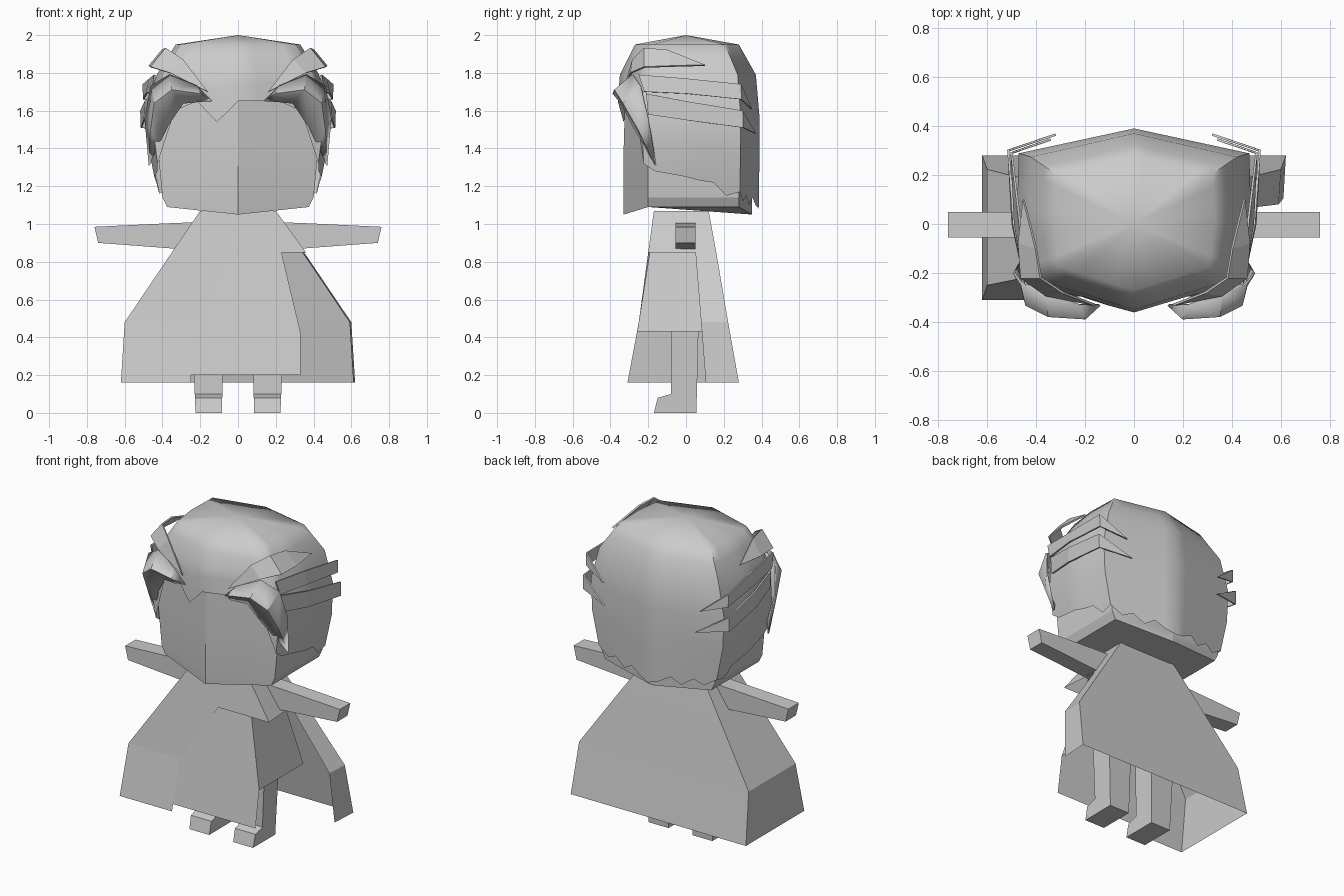
import bpy, math

cube = bpy.data.objects.get("Cube")
if cube:
    bpy.data.objects.remove(cube, do_unlink=True)

grey = bpy.data.materials.new("plain_grey")
grey.use_nodes = True
grey.diffuse_color = (0.6, 0.6, 0.6, 1)
grey.node_tree.nodes["Principled BSDF"].inputs["Base Color"].default_value = grey.diffuse_color


def add(name, verts, faces, smooth=None, thick=0, mirror=False):
    me = bpy.data.meshes.new(name)
    me.from_pydata(verts, [], faces)
    me.validate()
    ob = bpy.data.objects.new(name, me)
    bpy.context.collection.objects.link(ob)
    me.materials.append(grey)
    if thick:
        m = ob.modifiers.new("thickness", "SOLIDIFY")
        m.thickness, m.offset = thick, 0
    if mirror:
        ob.modifiers.new("mirror", "MIRROR").use_mirror_merge = False
    bpy.ops.object.select_all(action="DESELECT")
    ob.select_set(True)
    bpy.context.view_layer.objects.active = ob
    bpy.ops.object.mode_set(mode="EDIT")
    bpy.ops.mesh.select_all(action="SELECT")
    bpy.ops.mesh.remove_doubles(threshold=0.0005)
    bpy.ops.mesh.normals_make_consistent(inside=False)
    bpy.ops.object.mode_set(mode="OBJECT")
    if smooth:
        bpy.ops.object.shade_smooth_by_angle(angle=math.radians(smooth))
    return ob


def loft(name, rows, closed=False, caps=False, **kw):
    """Skin equal-length rows of points with quads."""
    n = len(rows[0])
    faces = []
    for r in range(len(rows) - 1):
        for i in range(n if closed else n - 1):
            j = (i + 1) % n
            faces.append((r * n + i, r * n + j, r * n + n + j, r * n + n + i))
    if caps:
        last = (len(rows) - 1) * n
        faces += [tuple(range(n)), tuple(range(last, last + n))]
    return add(name, [p for row in rows for p in row], faces, **kw)


def lerp(table, z):
    """Interpolate rows of (z, a, b, ...) listed from the top down."""
    for a, b in zip(table, table[1:]):
        if z >= b[0]:
            break
    t = min(1, max(0, (a[0] - z) / (a[0] - b[0])))
    return [p + (q - p) * t for p, q in zip(a[1:], b[1:])]


# Head: six-sided block with a shallow keel under the chin
head = []
for z, keel, w, yf, yb in ((1.09, 1.05, .375, -.33, .35), (1.14, 1.12, .4, -.33, .35),
                           (1.4, 1.4, .425, -.33, .35), (1.75, 1.75, .41, -.32, .33)):
    head.append([(0, yf, keel), (w, -.2, z), (w, .28, z),
                 (0, yb, keel), (-w, .28, z), (-w, -.2, z)])
loft("head", head, closed=True, caps=True, smooth=20)

# Hair cap: half width, front and back by height
CAP = ((2, 0, 0, 0), (1.95, .33, -.27, .28), (1.79, .43, -.35, .37),
       (1.6, .48, -.365, .39), (1.42, .48, -.36, .39), (1.1, .41, -.33, .385))
HEM = (1.65, 1.65, 1.65, 1.6, 1.32, 1.28, 1.27, 1.26, 1.25, 1.23, 1.22,
       1.15, 1.17, 1.12, 1.15, 1.1, 1.14, 1.1, 1.08)


def cap_point(seg, t, side, z):
    w, yf, yb = lerp(CAP, z)
    way = [(0, yf), (.93 * w, .64 * yf), (w, 0), (.98 * w, .74 * yb), (0, yb)]
    (ax, ay), (bx, by) = way[seg], way[seg + 1]
    return (side * (ax + (bx - ax) * t), ay + (by - ay) * t, z)


stations = [(s, i / n) for s, n in enumerate((4, 4, 4, 6)) for i in range(n)] + [(3, 1)]
loop = [(s, t, 1, h) for (s, t), h in zip(stations, HEM)]
loop += [(s, t, -1, 1.54 if k == 1 else h)
         for k, ((s, t), h) in enumerate(zip(stations, HEM))][-2:0:-1]
rows = [[cap_point(s, t, d, z) for s, t, d, h in loop] for z in (2, 1.95, 1.88, 1.79)]
for f in (.33, .66, 1):
    rows.append([cap_point(s, t, d, 1.79 + (h - 1.79) * f) for s, t, d, h in loop])
loft("hair_cap", rows, closed=True, smooth=60)

# Swept locks, mirrored to both sides
start, tip = (.14, -.33, 1.65), (.47, -.16, 1.31)
loft("fringe_lock", [
    [start, (.22, -.33, 1.73), (.36, -.28, 1.79), (.46, -.24, 1.73), (.49, -.2, 1.56), tip],
    [start, (.2, -.385, 1.69), (.35, -.375, 1.71), (.44, -.33, 1.64), (.46, -.25, 1.5), tip],
    [start, (.2, -.35, 1.65), (.29, -.32, 1.64), (.37, -.28, 1.52), (.42, -.22, 1.42), tip],
], smooth=30, thick=.01, mirror=True)
start, tip = (.16, -.33, 1.7), (.45, .1, 1.84)
loft("temple_lock", [
    [start, (.29, -.28, 1.87), (.38, -.22, 1.93), (.4, -.1, 1.92), tip],
    [start, (.36, -.29, 1.8), (.46, -.22, 1.83), (.47, -.08, 1.835), tip],
], thick=.01, mirror=True)
tip = (.34, .345, 1.61)
loft("upper_side_lock", [
    [(.44, -.25, 1.79), (.465, 0, 1.77), (.5, .29, 1.74), tip],
    [(.45, -.22, 1.7), (.485, 0, 1.69), (.5, .29, 1.66), tip],
], thick=.01, mirror=True)
tip = (.32, .365, 1.48)
loft("lower_side_lock", [
    [(.45, -.21, 1.69), (.49, 0, 1.65), (.513, .3, 1.6), tip],
    [(.45, -.2, 1.58), (.495, 0, 1.55), (.513, .3, 1.51), tip],
], thick=.01, mirror=True)

# Cape: half width, front and back by height; open over the left leg
CAPE = ((1.07, .2, -.17, .12), (.85, .35, -.2, .16), (.48, .6, -.25, .223), (.16, .62, -.31, .28))
edge = {1.07: (0, -.17), .85: (0, .05), .48: (-.24, .08), .16: (-.25, .105)}
rows = []
for z, w, yf, yb in CAPE:
    inner, flap = edge[z]
    rows.append([(w - .01, flap, z), (w, yb, z), (-w, yb, z), (-w, yf, z), (inner, yf, z)])
rows[0][0] = (.2, 0, 1.07)
loft("cape", rows)

# Shoulder part of the cape closing the left front
loft("cape_shoulder", [
    [(0, -.17, 1.07), (.2, -.17, 1.07), (.2, 0, 1.07)],
    [(0, -.2, .85), (.36, -.2, .85), (.34, .05, .85)]])

# Tunic: long front panel, shorter sides
loft("tunic_front", [[(-x, y, z), (x, y, z)] for x, y, z in
                     ((.2, -.18, .95), (.23, -.192, .85), (.33, -.258, .43), (.33, -.295, .2))])
loft("tunic_side", [
    [(.2, -.18, .95), (.23, -.192, .85), (.33, -.258, .43)],
    [(.2, .1, .95), (.23, .12, .85), (.33, .19, .43)]], mirror=True)

# Arms: tapered boxes
loft("arm", [[(xb, -.055, zb), (xb, .05, zb), (xt, .05, zt), (xt, -.055, zt)]
             for xb, zb, xt, zt in ((.2, .85, .2, 1.01), (.34, .87, .34, 1.005), (.74, .9, .76, .985))],
     closed=True, caps=True, mirror=True)

# Legs with a short foot: side outline widened across x
outline = ((.055, 0), (-.17, 0), (-.15, .08), (-.08, .1), (-.08, .6), (.07, .6))
loft("leg", [[(x + (z * .04 if x > .15 else -z * .02), y, z) for y, z in outline]
             for x in (.085, .225)], closed=True, caps=True, mirror=True)
